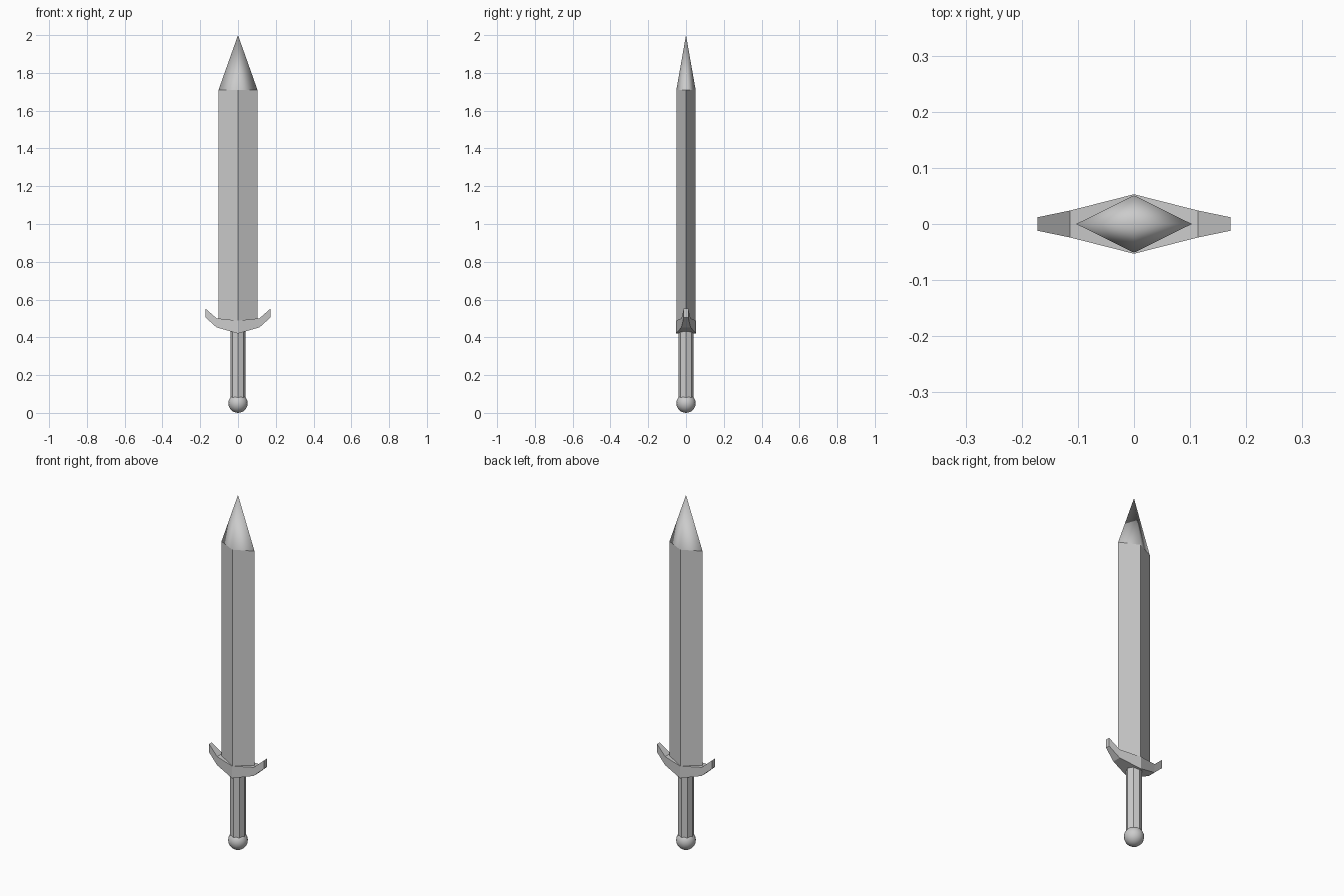
import bpy, bmesh

if "Cube" in bpy.data.objects:
    bpy.data.objects.remove(bpy.data.objects["Cube"])


def make(name, verts, faces, smooth=False):
    mesh = bpy.data.meshes.new(name)
    mesh.from_pydata(verts, [], faces)
    bm = bmesh.new()
    bm.from_mesh(mesh)
    bmesh.ops.recalc_face_normals(bm, faces=bm.faces)
    for f in bm.faces:
        f.smooth = smooth
    bm.to_mesh(mesh)
    bm.free()
    ob = bpy.data.objects.new(name, mesh)
    bpy.context.collection.objects.link(ob)
    return ob


def diamond(z, w=0.103, d=0.051):
    return [(w, 0, z), (0, d, z), (-w, 0, z), (0, -d, z)]


def bridge(a, b, n=4):
    return [(a + i, a + (i + 1) % n, b + (i + 1) % n, b + i) for i in range(n)]


# Blade: straight diamond-section prism seated in the guard
make("blade", diamond(0.48) + diamond(1.71), bridge(0, 4) + [(3, 2, 1, 0)])

# Blade tip: smooth shaded four-sided point
make("blade_tip", diamond(1.71) + [(0, 0, 2.0)],
     [(i, (i + 1) % 4, 4) for i in range(4)], smooth=True)

# Guard: upswept, tapering sections (x, half depth, bottom, top), mirrored
half = [(0.172, 0.012, 0.505, 0.552), (0.114, 0.024, 0.453, 0.501)]
sections = ([(-x, d, b, t) for x, d, b, t in half]
            + [(0, 0.053, 0.42, 0.489)] + half[::-1])
verts, faces = [], []
for x, d, b, t in sections:
    verts += [(x, -d, b), (x, d, b), (x, d, t), (x, -d, t)]
for s in range(len(sections) - 1):
    faces += bridge(4 * s, 4 * s + 4)
faces += [(0, 1, 2, 3), (16, 17, 18, 19)]
make("guard", verts, faces)

# Grip: eight-sided handle
bpy.ops.mesh.primitive_cylinder_add(vertices=8, radius=0.041, depth=0.37,
                                    location=(0, 0, 0.255))
bpy.context.object.name = "grip"

# Pommel: smooth ball
bpy.ops.mesh.primitive_uv_sphere_add(segments=16, ring_count=12, radius=0.051,
                                     location=(0, 0, 0.051))
bpy.context.object.name = "pommel"
bpy.ops.object.shade_smooth()
